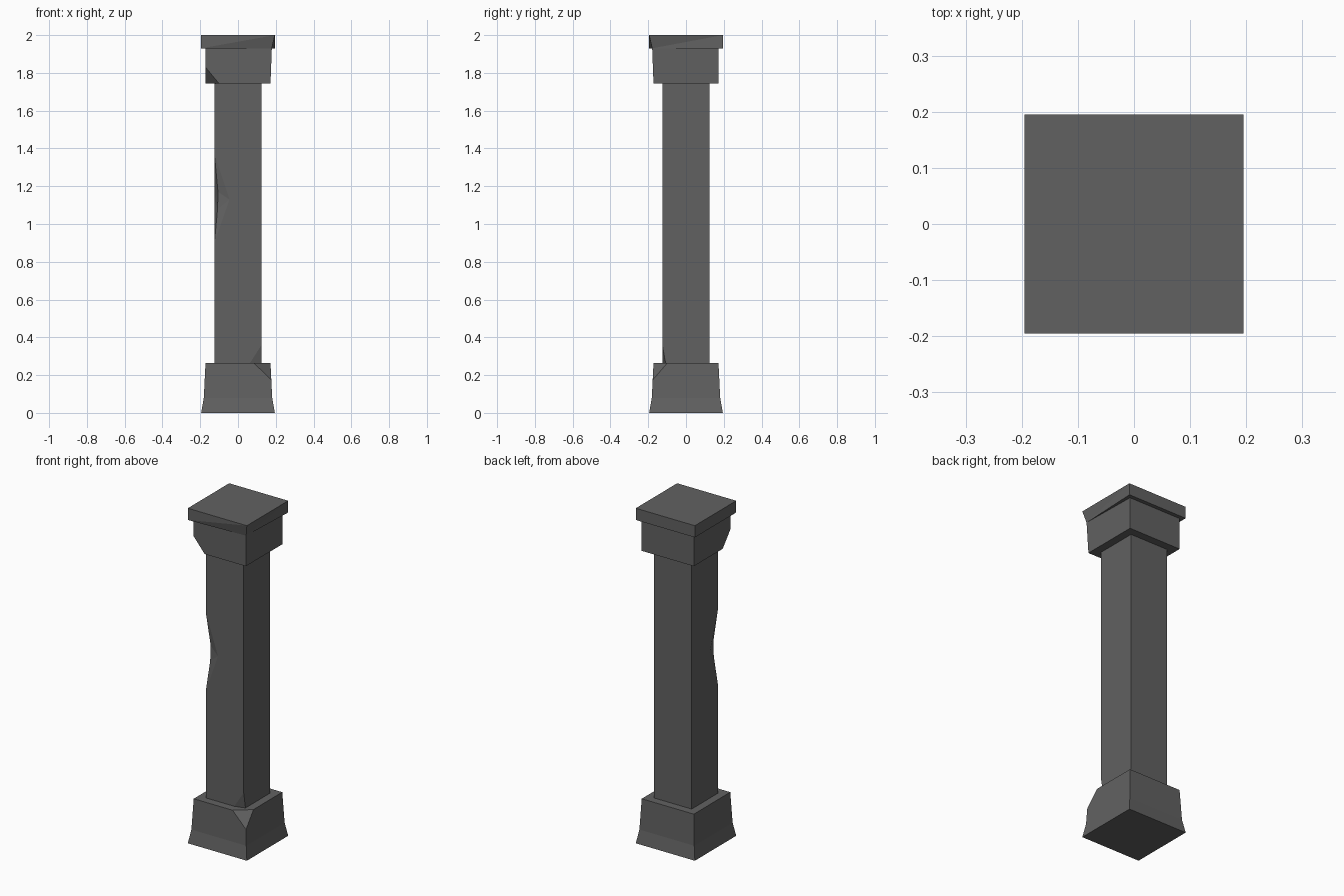
import bpy, bmesh
from mathutils import Vector

if "Cube" in bpy.data.objects:
    bpy.data.objects.remove(bpy.data.objects["Cube"])

stone = bpy.data.materials.new("dark grey stone")
stone.diffuse_color = (0.12, 0.12, 0.12, 1)
stone.use_nodes = True
stone.node_tree.nodes["Principled BSDF"].inputs["Base Color"].default_value = stone.diffuse_color


def square_loft(profile):
    """Stack of square rings from (half width, z) pairs, capped at both ends."""
    bm = bmesh.new()
    rings = [[bm.verts.new((sx * w, sy * w, z))
              for sx, sy in ((-1, -1), (1, -1), (1, 1), (-1, 1))] for w, z in profile]
    for lo, hi in zip(rings, rings[1:]):
        for i in range(4):
            j = (i + 1) % 4
            bm.faces.new((lo[i], lo[j], hi[j], hi[i]))
    bm.faces.new(rings[0][::-1])
    bm.faces.new(rings[-1])
    return bm


def chip(bm, a, b, c, corner):
    """Slice off the given corner with the plane through a, b, c."""
    a, b, c = Vector(a), Vector(b), Vector(c)
    n = (b - a).cross(c - a).normalized()
    if n.dot(Vector(corner) - a) < 0:
        n = -n
    cut = bmesh.ops.bisect_plane(bm, geom=bm.verts[:] + bm.edges[:] + bm.faces[:],
                                 plane_co=a, plane_no=n, clear_outer=True)
    edges = [e for e in cut["geom_cut"] if isinstance(e, bmesh.types.BMEdge)]
    bmesh.ops.edgeloop_fill(bm, edges=edges)


def finish(bm, name):
    bmesh.ops.recalc_face_normals(bm, faces=bm.faces[:])
    me = bpy.data.meshes.new(name)
    bm.to_mesh(me)
    bm.free()
    me.materials.append(stone)
    bpy.context.collection.objects.link(bpy.data.objects.new(name, me))


def move_corner(bm, old, new):
    for v in bm.verts:
        if (v.co - Vector(old)).length < 1e-4:
            v.co = new


BASE, CAP, SLAB = 0.263, 1.743, 1.93

# flared base with a broken front right corner
bm = square_loft([(0.195, 0), (0.181, 0.08), (0.172, BASE)])
chip(bm, (0.085, -0.172, BASE), (0.172, -0.1, BASE), (0.176, -0.176, 0.175),
     (0.172, -0.172, BASE))
finish(bm, "base")

# shaft with a worn dent in its front left edge
h = 0.125
bm = bmesh.new()
P = {k: bm.verts.new(co) for k, co in {
    "a0": (-h, -h, BASE), "b0": (h, -h, BASE), "c0": (h, h, BASE), "d0": (-h, h, BASE),
    "a1": (-h, -h, CAP), "b1": (h, -h, CAP), "c1": (h, h, CAP), "d1": (-h, h, CAP),
    "T": (-h, -h, 1.37), "B": (-h, -h, 0.9),
    "M": (-0.106, -0.106, 1.17), "N": (-0.108, -0.108, 1.08),
    "F": (-0.045, -h, 1.13), "L": (-h, -0.045, 1.13)}.items()}
for keys in ("a0 b0 b1 a1 T F B", "b0 c0 c1 b1", "c0 d0 d1 c1", "d0 a0 B L T a1 d1",
             "a0 d0 c0 b0", "a1 b1 c1 d1",
             "T M F", "M N F", "N B F", "T L M", "M L N", "N L B"):
    bm.faces.new([P[k] for k in keys.split()])
chip(bm, (h, -h, 0.36), (0.063, -h, BASE), (h, -0.108, BASE), (h, -h, BASE))
finish(bm, "shaft")

# capital block with a broken lower front left corner
bm = square_loft([(0.172, CAP), (0.172, SLAB)])
move_corner(bm, (0.172, -0.172, SLAB), (0.179, -0.179, SLAB))
chip(bm, (-0.172, -0.172, 1.83), (-0.1, -0.172, CAP), (-0.172, -0.1, CAP),
     (-0.172, -0.172, CAP))
finish(bm, "capital")

# top slab, worn under its front right corner, with creased side faces
bm = square_loft([(0.195, SLAB), (0.195, 2.0)])
move_corner(bm, (0.195, -0.195, SLAB), (0.179, -0.179, SLAB))
bm.verts.ensure_lookup_table()
v = bm.verts[:]
for p, q in ((0, 5), (1, 6)):
    bmesh.ops.connect_verts(bm, verts=[v[p], v[q]])
finish(bm, "top_slab")
